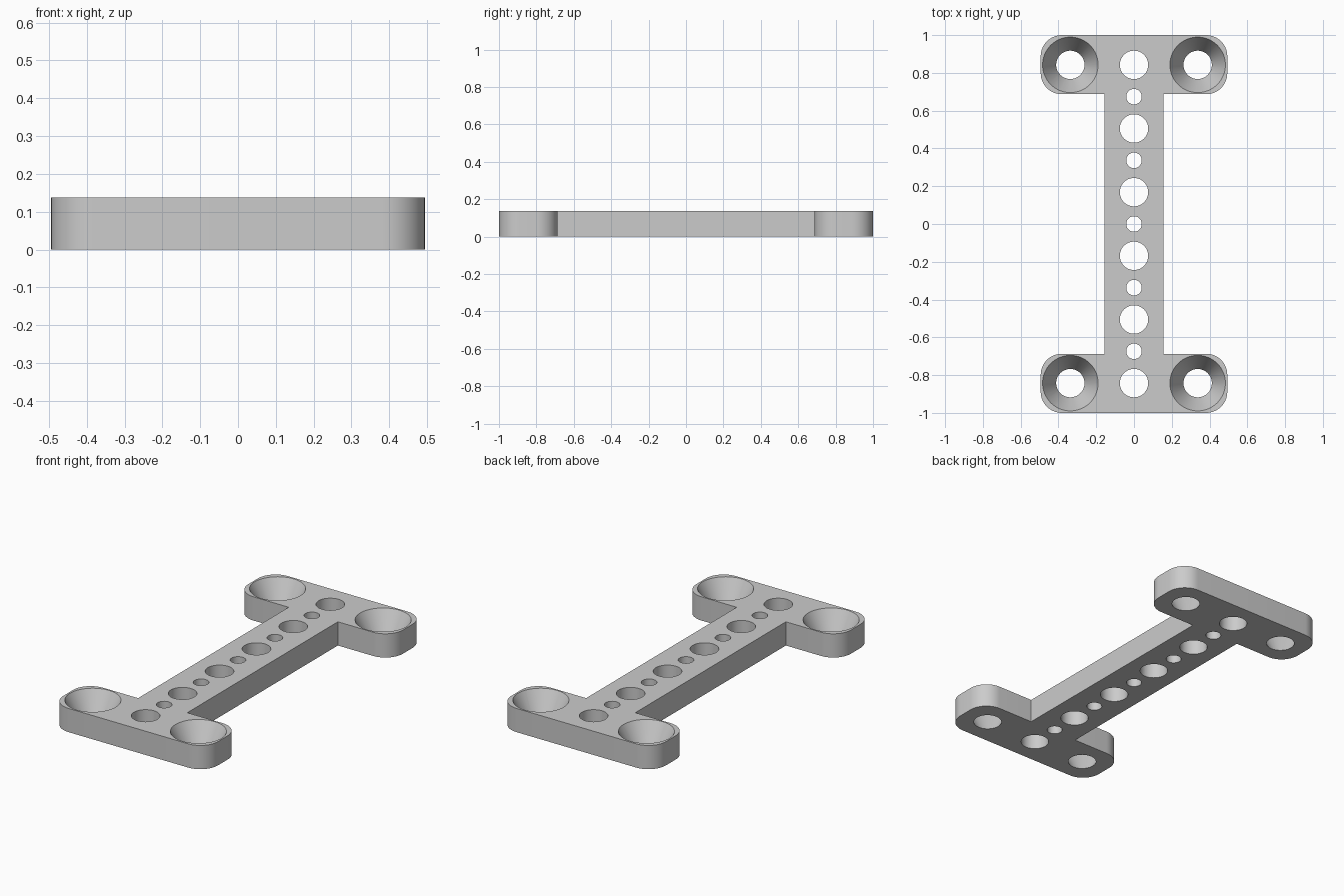
import bpy, bmesh, math
from mathutils import Matrix

if "Cube" in bpy.data.objects:
    bpy.data.objects.remove(bpy.data.objects["Cube"])

HALF_W, HALF_L, HEIGHT = 0.494, 1.0, 0.137
STEM, FLANGE, CORNER = 0.157, 0.687, 0.112
PITCH = 0.337
BIG, SMALL, SINK = 0.075, 0.041, 0.147

metal = bpy.data.materials.new("grey")
metal.diffuse_color = (0.6, 0.6, 0.6, 1)
metal.use_nodes = True
metal.node_tree.nodes["Principled BSDF"].inputs["Base Color"].default_value = metal.diffuse_color


def make_object(name, bm):
    bmesh.ops.recalc_face_normals(bm, faces=bm.faces)
    mesh = bpy.data.meshes.new(name)
    bm.to_mesh(mesh)
    bm.free()
    mesh.materials.append(metal)
    obj = bpy.data.objects.new(name, mesh)
    bpy.context.collection.objects.link(obj)
    return obj


def arc(cx, cy, start, steps=14):
    angles = [start + math.pi / 2 * i / steps for i in range(steps + 1)]
    return [(cx + CORNER * math.cos(a), cy + CORNER * math.sin(a)) for a in angles]


# I-shaped plate: one quarter of the outline, mirrored round
x, top, low = HALF_W - CORNER, HALF_L - CORNER, FLANGE + CORNER
quarter = [(STEM, FLANGE)] + arc(x, low, -math.pi / 2) + arc(x, top, 0)
half = quarter + [(-px, py) for px, py in reversed(quarter)]
outline = half + [(-px, -py) for px, py in half]
bm = bmesh.new()
face = bm.faces.new([bm.verts.new((px, py, 0)) for px, py in outline])
result = bmesh.ops.extrude_face_region(bm, geom=[face])
verts = [g for g in result["geom"] if isinstance(g, bmesh.types.BMVert)]
bmesh.ops.translate(bm, verts=verts, vec=(0, 0, HEIGHT))
plate = make_object("mounting_plate", bm)

# Hole cutters, overshooting the plate above and below
bm = bmesh.new()
over = 0.02


def add_hole(px, py, r_low, r_high):
    slope = (r_high - r_low) / HEIGHT * over
    bmesh.ops.create_cone(bm, cap_ends=True, segments=64,
                          radius1=r_low - slope, radius2=r_high + slope,
                          depth=HEIGHT + 2 * over,
                          matrix=Matrix.Translation((px, py, HEIGHT / 2)))


# Row of alternating large and small holes along the stem
for i in range(-5, 6):
    r = BIG if i % 2 else SMALL
    add_hole(0, i * PITCH / 2, r, r)
# Countersunk corner holes
for sx in (-1, 1):
    for sy in (-1, 1):
        add_hole(sx * PITCH, sy * PITCH * 2.5, BIG, SINK)
cutter = make_object("hole_cutter", bm)
cutter.hide_render = True

# Cut the holes and keep only the finished plate
mod = plate.modifiers.new("holes", "BOOLEAN")
mod.operation = "DIFFERENCE"
mod.solver = "EXACT"
mod.object = cutter
bpy.context.view_layer.objects.active = plate
plate.select_set(True)
bpy.ops.object.modifier_apply(modifier=mod.name)
bpy.data.objects.remove(cutter)
bpy.ops.object.shade_smooth_by_angle(angle=math.radians(30))
